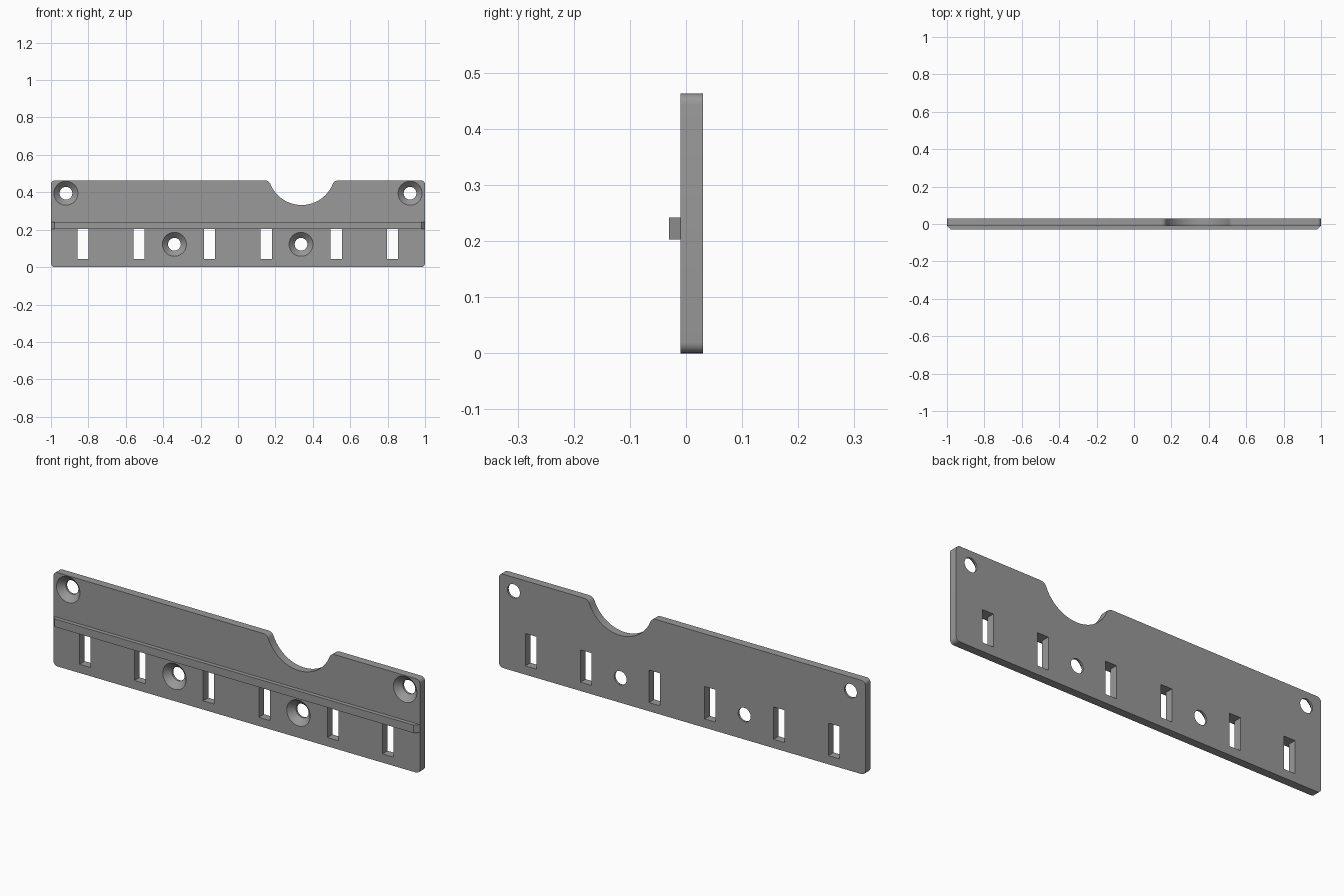
import bpy, bmesh, math

if "Cube" in bpy.data.objects:
    bpy.data.objects.remove(bpy.data.objects["Cube"])

FRONT, BACK = -0.01, 0.03      # plate faces along y
HEIGHT = 0.463

grey = bpy.data.materials.new("mid grey")
grey.diffuse_color = (0.32, 0.32, 0.32, 1)
grey.use_nodes = True
grey.node_tree.nodes["Principled BSDF"].inputs["Base Color"].default_value = grey.diffuse_color


def arc(cx, cz, r, a0, a1, n):
    """Points on an arc in the x-z plane, angles in degrees."""
    angles = [math.radians(a0 + (a1 - a0) * i / n) for i in range(n + 1)]
    return [(cx + r * math.cos(a), cz + r * math.sin(a)) for a in angles]


def add_prism(bm, ring_a, ring_b):
    """Closed solid between two matching rings of 3D points."""
    a = [bm.verts.new(p) for p in ring_a]
    b = [bm.verts.new(p) for p in ring_b]
    n = len(a)
    bm.faces.new(a)
    bm.faces.new(b[::-1])
    for i in range(n):
        bm.faces.new((a[i], b[i], b[(i + 1) % n], a[(i + 1) % n]))


def add_lathe(bm, cx, cz, profile, n=48):
    """Solid turned about a y-direction axis from (radius, y) pairs."""
    rings = []
    for r, y in profile:
        rings.append([bm.verts.new((cx + r * math.cos(i * math.tau / n), y,
                                    cz + r * math.sin(i * math.tau / n))) for i in range(n)])
    for a, b in zip(rings, rings[1:]):
        for i in range(n):
            j = (i + 1) % n
            bm.faces.new((a[i], b[i], b[j], a[j]))
    bm.faces.new(rings[0])
    bm.faces.new(rings[-1][::-1])


def make_object(name, bm):
    bmesh.ops.recalc_face_normals(bm, faces=bm.faces)
    mesh = bpy.data.meshes.new(name)
    bm.to_mesh(mesh)
    bm.free()
    mesh.materials.append(grey)
    obj = bpy.data.objects.new(name, mesh)
    bpy.context.collection.objects.link(obj)
    return obj


# Plate outline: rounded corners and a filleted round notch in the top edge
c = 0.02
notch_x, notch_r, fillet = 0.34, 0.18, 0.03
notch_z = 0.332 + notch_r
dz = notch_z - (HEIGHT - fillet)
dx = math.sqrt((notch_r + fillet) ** 2 - dz ** 2)
tilt = math.degrees(math.atan2(dz, dx))
outline = (arc(-1 + c, c, c, 180, 270, 6)
           + arc(1 - c, c, c, 270, 360, 6)
           + arc(1 - c, HEIGHT - c, c, 0, 90, 6)
           + arc(notch_x + dx, HEIGHT - fillet, fillet, 90, 180 - tilt, 8)
           + arc(notch_x, notch_z, notch_r, -tilt, -180 + tilt, 36)[1:-1]
           + arc(notch_x - dx, HEIGHT - fillet, fillet, tilt, 90, 8)
           + arc(-1 + c, HEIGHT - c, c, 90, 180, 6))
bm = bmesh.new()
add_prism(bm, [(x, FRONT, z) for x, z in outline], [(x, BACK, z) for x, z in outline])
plate = make_object("plate", bm)

# Cutter: six slots and four countersunk screw holes
bm = bmesh.new()
for x in (-0.828, -0.529, -0.153, 0.151, 0.525, 0.826):
    rect = [(x - 0.03, 0.043), (x + 0.03, 0.043), (x + 0.03, 0.203), (x - 0.03, 0.203)]
    add_prism(bm, [(px, FRONT - 0.02, pz) for px, pz in rect],
              [(px, BACK + 0.02, pz) for px, pz in rect])
for x, z in ((-0.92, 0.395), (0.92, 0.395), (-0.34, 0.122), (0.337, 0.122)):
    add_lathe(bm, x, z, [(0.074, FRONT - 0.01), (0.034, FRONT + 0.03), (0.034, BACK + 0.02)])
cutter = make_object("hole_cutter", bm)
cutter.hide_render = True

cut = plate.modifiers.new("holes", 'BOOLEAN')
cut.operation = 'DIFFERENCE'
cut.solver = 'EXACT'
cut.object = cutter
bpy.context.view_layer.objects.active = plate
plate.select_set(True)
bpy.ops.object.modifier_apply(modifier=cut.name)
bpy.data.objects.remove(cutter)
bpy.ops.object.shade_smooth_by_angle(angle=math.radians(30))

# Rail across the front with bevelled ends
bm = bmesh.new()
plan = [(-0.98, -0.03), (0.98, -0.03), (1.0, FRONT), (-1.0, FRONT)]
add_prism(bm, [(x, y, 0.203) for x, y in plan], [(x, y, 0.242) for x, y in plan])
make_object("front_rail", bm)
